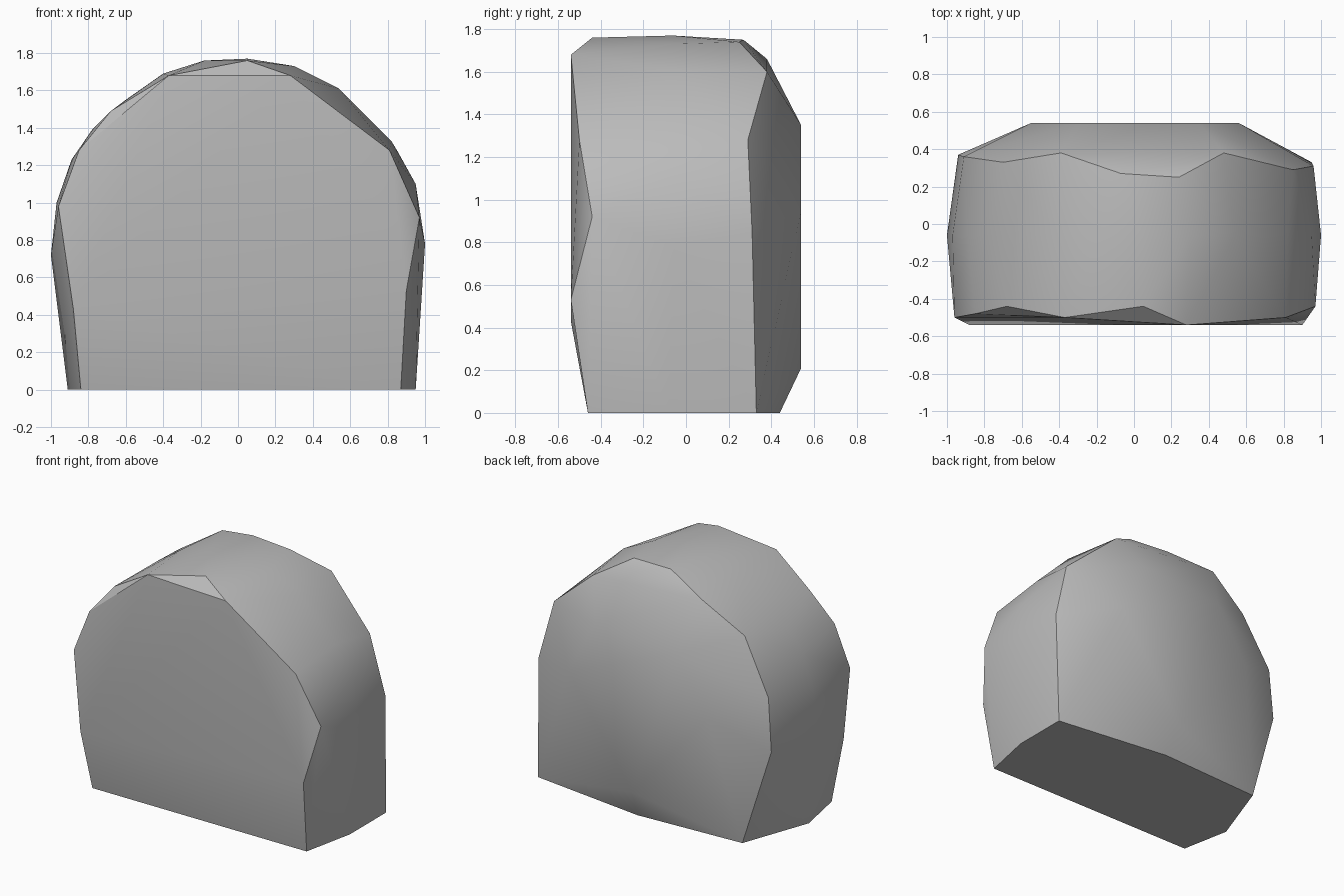
import bpy
import bmesh
import math

# Remove the default object
default_cube = bpy.data.objects.get("Cube")
if default_cube is not None:
    bpy.data.objects.remove(default_cube, do_unlink=True)


def flat_material(name, value):
    """Make one plain grey material."""
    material = bpy.data.materials.new(name)
    material.use_nodes = True
    colour = (value, value, value, 1)
    material.diffuse_color = colour
    shader = material.node_tree.nodes["Principled BSDF"]
    shader.inputs["Base Color"].default_value = colour
    shader.inputs["Roughness"].default_value = .9
    return material


def hull_object(name, points, material):
    """Wrap the chiselled outlines in one tight convex skin."""
    bm = bmesh.new()
    for point in points:
        bm.verts.new(point)
    bmesh.ops.convex_hull(bm, input=bm.verts[:])
    loose = [vert for vert in bm.verts if not vert.link_faces]
    bmesh.ops.delete(bm, geom=loose, context="VERTS")
    bmesh.ops.recalc_face_normals(bm, faces=bm.faces[:])
    mesh = bpy.data.meshes.new(name)
    bm.to_mesh(mesh)
    bm.free()
    mesh.materials.append(material)
    stone = bpy.data.objects.new(name, mesh)
    bpy.context.collection.objects.link(stone)
    return stone


# Footprint on the ground: x, y
footprint = [(.87, -.46), (.95, -.08), (.95, .33), (.08, .44),
             (-.73, .4), (-.91, -.1), (-.84, -.46)]

# Chipped rim around the front face: x, y, z
front_rim = [(-.88, -.54, .43), (-.96, -.5, .98), (-.85, -.48, 1.28),
             (-.68, -.44, 1.49), (-.37, -.5, 1.68), (.05, -.44, 1.76),
             (.28, -.54, 1.68), (.81, -.5, 1.28), (.97, -.44, .92),
             (.9, -.54, .53)]

# Widest arch, halfway through the depth: x, z
middle_depth = -.06
middle_arch = [(-1, .72), (-.97, 1), (-.89, 1.23), (-.78, 1.39),
               (-.6, 1.55), (-.4, 1.69), (-.18, 1.76), (.05, 1.77),
               (.3, 1.73), (.54, 1.61), (.82, 1.33), (.95, 1.1), (1, .78)]

# Uneven rim where the back starts to bulge: x, y, z
back_rim = [(-.94, .37, .7), (-.91, .36, 1.08), (-.7, .33, 1.46),
            (-.39, .38, 1.66), (-.07, .27, 1.75), (.24, .25, 1.74),
            (.48, .38, 1.6), (.85, .29, 1.28), (.96, .31, .85)]

# Shallow plateau on the back: x, z
back_depth = .54
back_plateau = [(.56, .95), (.35, 1.35), (-.3, 1.3), (-.55, .9), (.05, .21)]

points = [(x, y, 0) for x, y in footprint]
points += front_rim
points += [(x, middle_depth, z) for x, z in middle_arch]
points += back_rim
points += [(x, back_depth, z) for x, z in back_plateau]

# Rounded upright boulder
stone_grey = flat_material("stone grey", .5)
boulder = hull_object("arched_boulder", points, stone_grey)

# Soft shading with crisp chipped edges
bpy.ops.object.select_all(action="DESELECT")
boulder.select_set(True)
bpy.context.view_layer.objects.active = boulder
bpy.ops.object.shade_smooth_by_angle(angle=math.radians(32))
